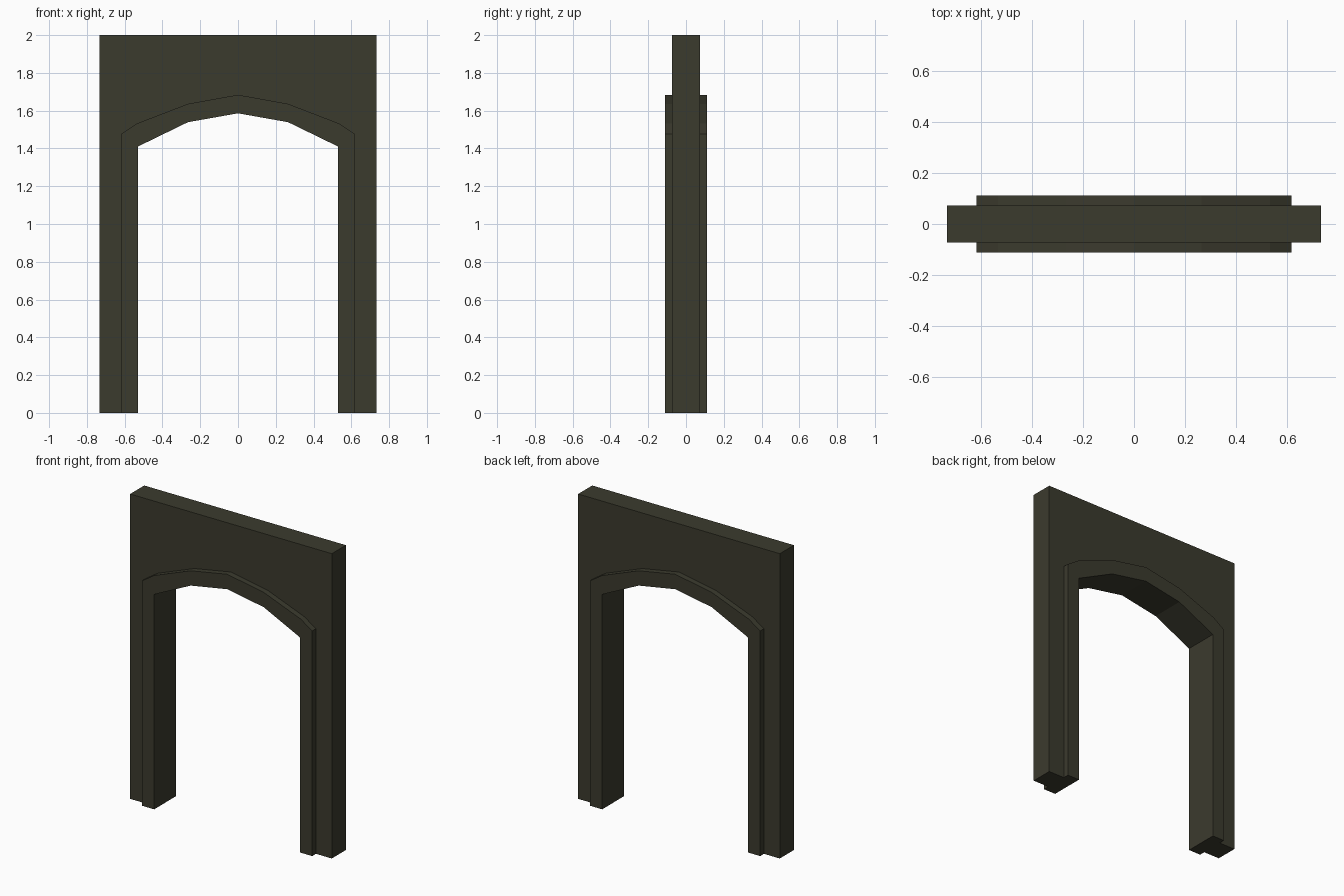
import bpy, bmesh

if "Cube" in bpy.data.objects:
    bpy.data.objects.remove(bpy.data.objects["Cube"])

# One flat dark olive colour
mat = bpy.data.materials.new("dark olive stone")
mat.diffuse_color = (0.044, 0.043, 0.027, 1)
mat.use_nodes = True
mat.node_tree.nodes["Principled BSDF"].inputs["Base Color"].default_value = mat.diffuse_color


def mirrored(half):
    """Left half (ending on x = 0) plus its mirror image."""
    return half + [(-x, z) for x, z in reversed(half) if x != 0]


def slab(name, outline, depth):
    """Extrude an x-z outline symmetrically about y = 0."""
    bm = bmesh.new()
    face = bm.faces.new([bm.verts.new((x, -depth, z)) for x, z in outline])
    ext = bmesh.ops.extrude_face_region(bm, geom=[face])
    verts = [g for g in ext["geom"] if isinstance(g, bmesh.types.BMVert)]
    bmesh.ops.translate(bm, verts=verts, vec=(0, 2 * depth, 0))
    bmesh.ops.recalc_face_normals(bm, faces=bm.faces)
    me = bpy.data.meshes.new(name)
    bm.to_mesh(me)
    bm.free()
    me.materials.append(mat)
    ob = bpy.data.objects.new(name, me)
    bpy.context.collection.objects.link(ob)
    return ob


# Arch curves, left half from floor to crown
trim_outer = mirrored([(-0.617, 0), (-0.617, 1.477), (-0.533, 1.533),
                       (-0.265, 1.636), (0, 1.684)])
trim_inner = mirrored([(-0.53, 0), (-0.53, 1.41), (-0.265, 1.539), (0, 1.586)])
wall_outer = [(-0.732, 0), (-0.732, 2), (0.732, 2), (0.732, 0)]

# Wall around the arch, and the thicker moulding lining the opening
slab("wall", wall_outer + trim_outer[::-1], 0.073)
slab("arch_trim", trim_outer + trim_inner[::-1], 0.112)
